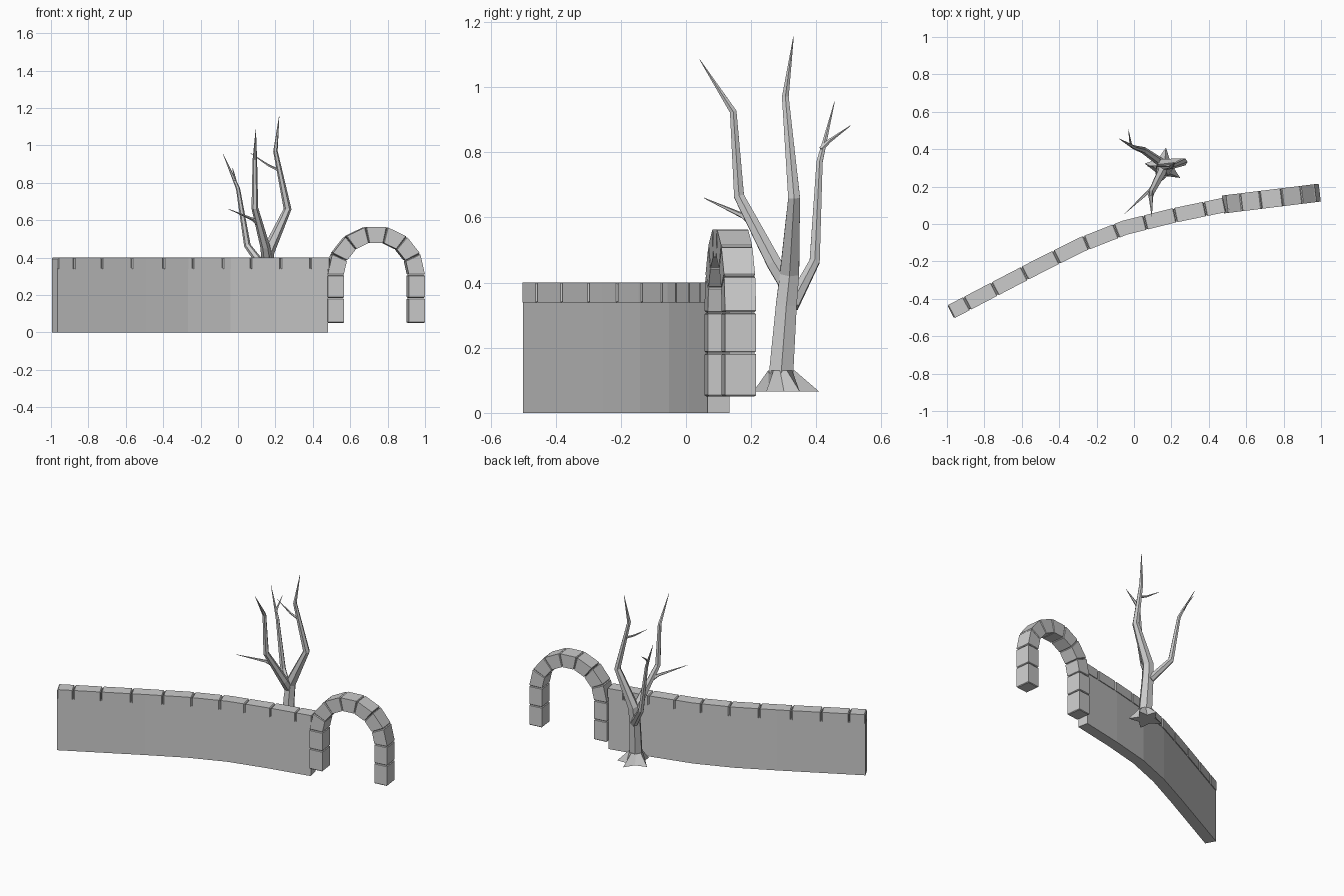
import bpy, bmesh, math
from mathutils import Vector

if "Cube" in bpy.data.objects:
    bpy.data.objects.remove(bpy.data.objects["Cube"])


def loft(bm, rings):
    """Skin a list of equal point rings and close both ends."""
    vs = [[bm.verts.new(p) for p in r] for r in rings]
    n = len(vs[0])
    for a, b in zip(vs, vs[1:]):
        for i in range(n):
            j = (i + 1) % n
            bm.faces.new((a[i], a[j], b[j], b[i]))
    bm.faces.new(vs[0][::-1])
    bm.faces.new(vs[-1])


def finish(name, bm):
    bmesh.ops.recalc_face_normals(bm, faces=bm.faces[:])
    me = bpy.data.meshes.new(name)
    bm.to_mesh(me)
    bm.free()
    ob = bpy.data.objects.new(name, me)
    bpy.context.collection.objects.link(ob)
    return ob


# Wall centre line in plan
PATH = [(-.98, -.47), (-.51, -.225), (-.28, -.11), (-.05, -.02), (.2, .043), (.475, .1)]


def path_y(x):
    for i, ((x0, y0), (x1, y1)) in enumerate(zip(PATH, PATH[1:])):
        if x <= x1 or i == len(PATH) - 2:
            return y0 + (y1 - y0) * (x - x0) / (x1 - x0)


def wall_ring(x, hw, z0, z1):
    d = Vector((.06, path_y(x + .03) - path_y(x - .03), 0)).normalized()
    n = Vector((-d.y, d.x, 0)) * hw
    c = Vector((x, path_y(x), 0))
    up = Vector((0, 0, 1))
    return [c - n + up * z0, c + n + up * z0, c + n + up * z1, c - n + up * z1]


# Wall body
bm = bmesh.new()
loft(bm, [wall_ring(x, .034, 0, .345) for x, _ in PATH])
finish("wall_body", bm)

# Coping stones, each with chamfered ends
bm = bmesh.new()
joints = [-.98, -.893, -.745, -.585, -.415, -.255, -.095, .06, .22, .38, .485]
for a, b in zip(joints, joints[1:]):
    a, b, c = a + .001, b - .001, .005
    mids = [x for x, _ in PATH if a + .02 < x < b - .02]
    loft(bm, [wall_ring(a, .034, .345, .394)]
         + [wall_ring(x, .039, .339, .4) for x in [a + c] + mids + [b - c]]
         + [wall_ring(b, .034, .345, .394)])
finish("coping_stones", bm)

# Arch: two-stone legs and seven wedge stones, drawn in its own plane
TILT = math.radians(7)
RI, RO, SPRING, DEPTH = .175, .261, .308, .048


def arch_point(u, v, z):
    return Vector((.734 + u * math.cos(TILT) - v * math.sin(TILT),
                   .136 + u * math.sin(TILT) + v * math.cos(TILT), z))


def arch_ring(s, inset):
    """s below 0: right leg, 0..pi: arch angle, above pi: left leg."""
    a = min(max(s, 0), math.pi)
    z = SPRING - max(-s, s - math.pi, 0)
    pts = []
    for r, v in ((RI + inset, -1), (RO - inset, -1), (RO - inset, 1), (RI + inset, 1)):
        pts.append(arch_point(r * math.cos(a), v * (DEPTH - inset), z + r * math.sin(a)))
    return pts


def stone(bm, s0, s1, gap, ch):
    s0, s1 = s0 + gap, s1 - gap
    loft(bm, [arch_ring(s0, .004), arch_ring(s0 + ch, 0),
              arch_ring(s1 - ch, 0), arch_ring(s1, .004)])


bm = bmesh.new()
for i in range(7):
    stone(bm, i * math.pi / 7, (i + 1) * math.pi / 7, .004, .018)
for lo, hi in ((-.258, -.124), (-.124, 0)):
    stone(bm, lo, hi, .001, .004)
    stone(bm, math.pi - hi, math.pi - lo, .001, .004)
finish("arch_stones", bm)


# Tree limbs: tapered six-sided tubes through (x, y, z, radius)
def limb(bm, pts, sides=6):
    rings = []
    for i, p in enumerate(pts):
        a, b = pts[max(i - 1, 0)], pts[min(i + 1, len(pts) - 1)]
        d = Vector(b[:3]) - Vector(a[:3])
        q = Vector((0, 0, 1)).rotation_difference(d)
        rings.append([Vector(p[:3]) + q @ Vector((math.cos(t), math.sin(t), 0)) * p[3]
                      for t in (2 * math.pi * k / sides for k in range(sides))])
    loft(bm, rings)


bm = bmesh.new()
# Trunk running into the tallest branch
limb(bm, [(.16, .292, .12, .043), (.155, .308, .33, .037), (.16, .318, .43, .034),
          (.265, .332, .66, .021), (.2, .305, .97, .012), (.22, .33, 1.155, .001)])
# Front, back-left branches and twigs
limb(bm, [(.155, .315, .39, .03), (.145, .27, .46, .026), (.09, .163, .665, .018),
          (.09, .145, .925, .012), (.095, .042, 1.085, .001)])
limb(bm, [(.15, .325, .33, .024), (.05, .395, .465, .018),
          (0, .41, .77, .011), (-.08, .456, .955, .001)])
limb(bm, [(.115, .21, .575, .014), (.08, .175, .605, .009), (-.05, .055, .66, .001)], 5)
limb(bm, [(.222, .314, .865, .008), (.16, .31, .895, .006), (.065, .31, .96, .001)], 5)
limb(bm, [(-.015, .415, .81, .008), (-.02, .44, .835, .006), (-.03, .505, .882, .001)], 5)
finish("tree_limbs", bm)

# Star-shaped root flare
bm = bmesh.new()
roots = [-110, -34, 25, 84, 170]
angles = []
for a, b in zip(roots, roots[1:] + [250]):
    angles += [(a, .105), ((a + b) / 2, .052)]
rings = []
for z, flare in ((.065, 1), (.13, 0)):
    rings.append([Vector((.16 + r * math.cos(math.radians(a)),
                          (.305 if flare else .292) + r * math.sin(math.radians(a)), z))
                  for a, R in angles for r in [R if flare else .042]])
loft(bm, rings)
finish("tree_roots", bm)
